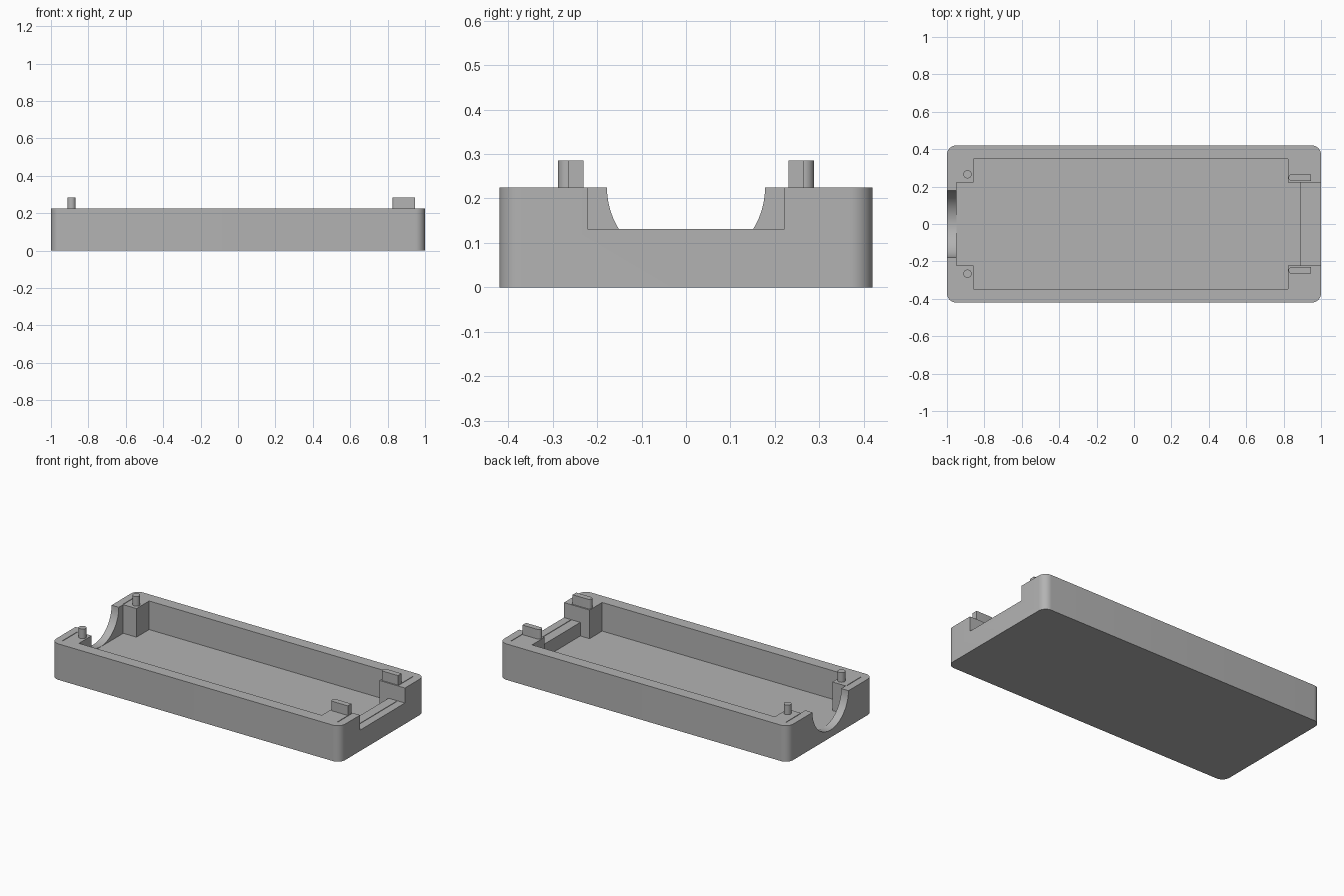
import bpy
import math

if "Cube" in bpy.data.objects:
    bpy.data.objects.remove(bpy.data.objects["Cube"], do_unlink=True)

LENGTH, WIDTH, HEIGHT = 2.0, 0.84, 0.225
FLOOR, SILL, TOP = 0.046, 0.131, 0.285

grey = bpy.data.materials.new("plain grey")
grey.use_nodes = True
colour = (0.45, 0.45, 0.45, 1)
grey.diffuse_color = colour
grey.node_tree.nodes["Principled BSDF"].inputs["Base Color"].default_value = colour


def prism(name, outline, z0, z1):
    """Closed solid from a counter-clockwise plan outline."""
    n = len(outline)
    verts = [(x, y, z) for z in (z0, z1) for x, y in outline]
    faces = [tuple(reversed(range(n))), tuple(range(n, 2 * n))]
    faces += [(i, (i + 1) % n, n + (i + 1) % n, n + i) for i in range(n)]
    mesh = bpy.data.meshes.new(name)
    mesh.from_pydata(verts, [], faces)
    mesh.materials.append(grey)
    obj = bpy.data.objects.new(name, mesh)
    bpy.context.collection.objects.link(obj)
    return obj


def rectangle(x0, x1, y0, y1):
    return [(x0, y0), (x1, y0), (x1, y1), (x0, y1)]


def arc(cx, cy, r, start, sweep, steps):
    angles = [math.radians(start + sweep * i / steps) for i in range(steps + 1)]
    return [(cx + r * math.cos(a), cy + r * math.sin(a)) for a in angles]


def smooth(obj):
    bpy.ops.object.select_all(action="DESELECT")
    obj.select_set(True)
    bpy.context.view_layer.objects.active = obj
    bpy.ops.object.shade_smooth_by_angle(angle=math.radians(30))


def cut(target, cutter):
    bpy.ops.object.select_all(action="DESELECT")
    bpy.context.view_layer.objects.active = target
    target.select_set(True)
    mod = target.modifiers.new("cut", "BOOLEAN")
    mod.operation, mod.solver, mod.object = "DIFFERENCE", "EXACT", cutter
    bpy.ops.object.modifier_apply(modifier=mod.name)
    bpy.data.objects.remove(cutter, do_unlink=True)


# Outer tray with rounded vertical corners
R = 0.05
outline = []
for i, (sx, sy) in enumerate([(1, 1), (-1, 1), (-1, -1), (1, -1)]):
    outline += arc(sx * (LENGTH / 2 - R), sy * (WIDTH / 2 - R), R, 90 * i, 90, 10)
tray = prism("tray", outline, 0, HEIGHT)

# Cavity, stepped in plan so that a solid post remains in each corner
half = [(0.823, -0.222), (0.823, -0.347), (-0.858, -0.347), (-0.858, -0.222), (-0.95, -0.222)]
cavity = [(0.887, -0.222)] + half + [(x, -y) for x, y in reversed(half)] + [(0.887, 0.222)]
cut(tray, prism("cavity_cutter", cavity[::-1], FLOOR, 0.4))

# Square notch in the +x end wall
cut(tray, prism("notch_cutter", rectangle(0.8, 1.1, -0.222, 0.222), SILL, 0.4))

# Half-round opening in the -x end wall
round_cutter = prism("round_cutter", arc(0, 0, 0.178, 0, 354.375, 63), -0.1, 0.1)
round_cutter.rotation_euler = (0, math.pi / 2, 0)
round_cutter.location = (-1.0, 0, HEIGHT)
bpy.context.view_layer.update()
cut(tray, round_cutter)

# Hairline seams along both end walls
for s in (-1, 1):
    y0, y1 = sorted((s * 0.228, s * 0.372))
    for x in (-0.953, 0.949):
        cut(tray, prism("seam_cutter", rectangle(x - 0.002, x + 0.002, y0, y1), HEIGHT - 0.008, 0.4))
cut(tray, prism("sill_seam_cutter", rectangle(0.947, 0.951, -0.215, 0.215), SILL - 0.008, 0.4))
smooth(tray)

# Locating pins and tabs on the corner posts
for side, s in (("left", 1), ("right", -1)):
    pin = prism(side + "_pin", arc(-0.89, s * 0.266, 0.022, 0, 348.75, 31), HEIGHT - 0.01, TOP)
    smooth(pin)
    yc, r = s * 0.248, 0.0175
    shape = arc(0.826 + r, yc, r, 90, 180, 12) + [(0.946, yc - r), (0.946, yc + r)]
    tab = prism(side + "_tab", shape, HEIGHT - 0.01, TOP)
    smooth(tab)
